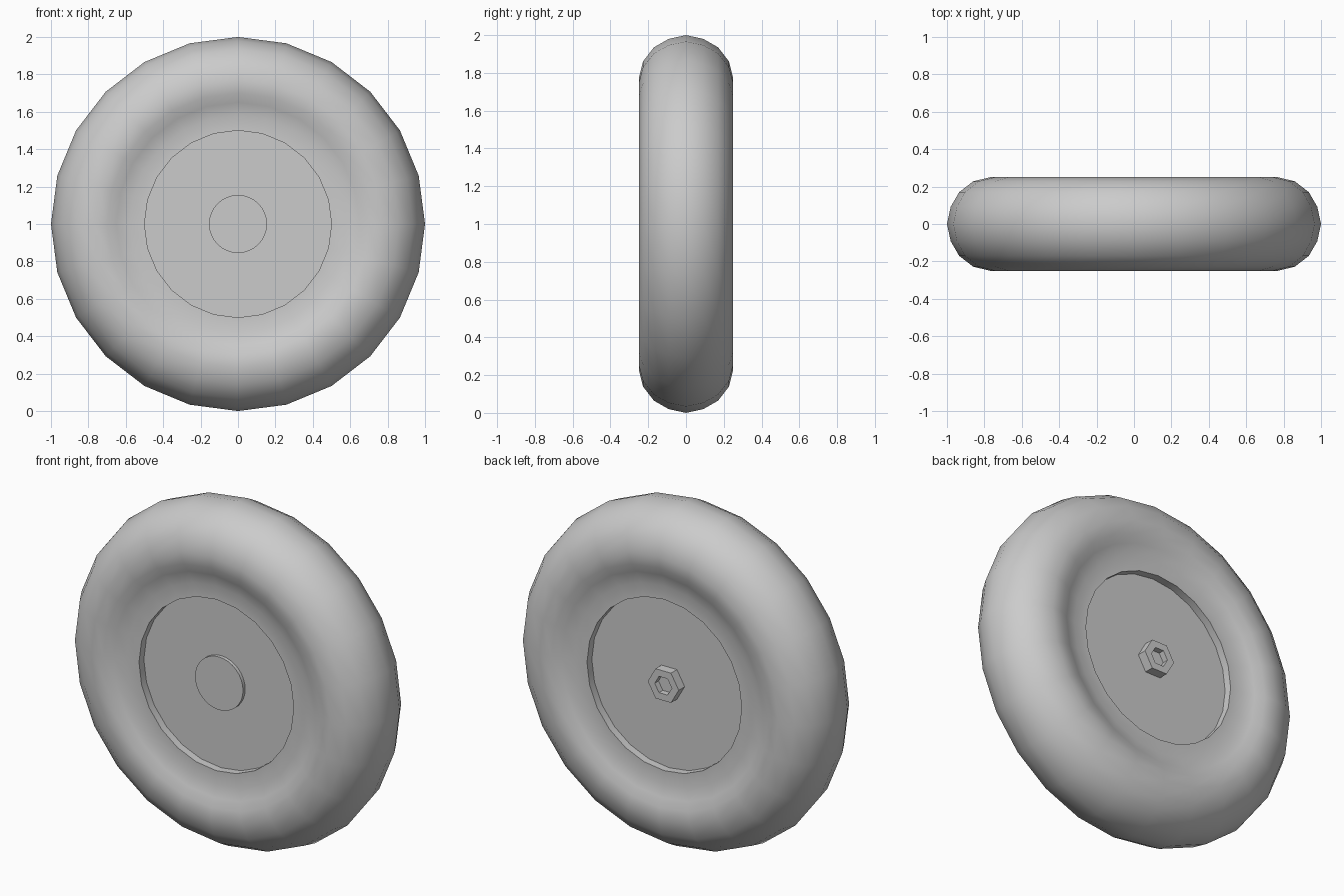
import bpy, bmesh, math
from mathutils import Vector

cube = bpy.data.objects.get("Cube")
if cube:
    bpy.data.objects.remove(cube)

GREY = (0.6, 0.6, 0.6, 1)
mat = bpy.data.materials.new("plain grey")
mat.use_nodes = True
mat.diffuse_color = GREY
mat.node_tree.nodes["Principled BSDF"].inputs["Base Color"].default_value = GREY


def lathe(name, profile, sides, closed=False, turn=0.0, smooth=None):
    """Spin (radius, y) points around the axle; radius 0 makes a pole."""
    bm = bmesh.new()
    rings = []
    for r, y in profile:
        if r == 0:
            rings.append([bm.verts.new((0, y, 1))] * sides)
            continue
        angles = [math.tau * i / sides + turn for i in range(sides)]
        rings.append([bm.verts.new((r * math.sin(a), y, 1 + r * math.cos(a))) for a in angles])
    pairs = list(zip(rings, rings[1:]))
    if closed:
        pairs.append((rings[-1], rings[0]))
    for a, b in pairs:
        for i in range(sides):
            j = (i + 1) % sides
            bm.faces.new(list(dict.fromkeys((a[i], a[j], b[j], b[i]))))
    bmesh.ops.recalc_face_normals(bm, faces=bm.faces)
    mesh = bpy.data.meshes.new(name)
    bm.to_mesh(mesh)
    bm.free()
    obj = bpy.data.objects.new(name, mesh)
    bpy.context.collection.objects.link(obj)
    mesh.materials.append(mat)
    if smooth:
        bpy.ops.object.select_all(action="DESELECT")
        obj.select_set(True)
        bpy.context.view_layer.objects.active = obj
        bpy.ops.object.shade_smooth_by_angle(angle=math.radians(smooth))
    return obj


# Tyre: rounded tread, bulging shoulder, shallow dished sidewall
half = [(0.5, 0.155), (0.5, 0.2), (0.58, 0.2), (0.65, 0.22), (0.7, 0.243), (0.77, 0.25),
        (0.86, 0.228), (0.935, 0.17), (0.98, 0.092)]
tyre_profile = [(r, -y) for r, y in half] + [(1, 0)] + half[::-1]
lathe("tyre", tyre_profile, 24, closed=True, smooth=40)

# Wheel disc set back inside the tyre
lathe("wheel_disc", [(0, -0.155), (0.5, -0.155), (0.5, 0.155), (0, 0.155)], 24)

# Thin round bolt head on the front
lathe("bolt_head", [(0, -0.175), (0.155, -0.175), (0.155, -0.15), (0, -0.15)], 32, smooth=40)

# Hexagonal nut on the back, with the bolt end recessed in its hole
nut = lathe("nut", [(0.1, 0.15), (0.1, 0.21), (0.055, 0.21), (0.055, 0.15)], 6,
            closed=True, turn=math.pi / 6)
lathe("bolt_end", [(0, 0.15), (0.056, 0.15), (0.056, 0.175), (0, 0.175)], 12)
